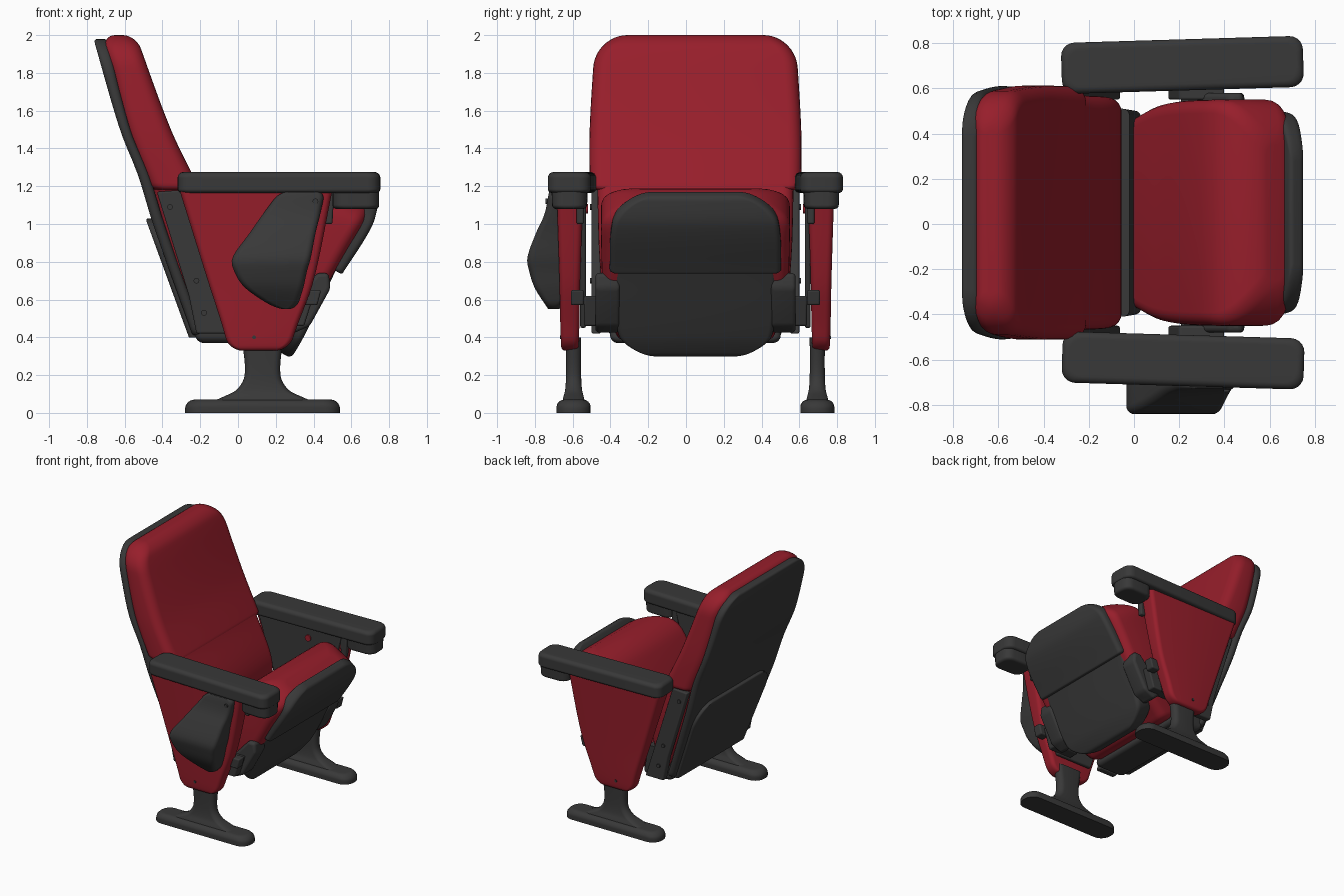
import bpy, bmesh
from math import cos, sin, pi, radians, sqrt
from mathutils import Matrix, Vector

cube = bpy.data.objects.get("Cube")
if cube:
    bpy.data.objects.remove(cube, do_unlink=True)

MIDDLE = .05  # y of the chair's own centre plane


def make_material(name, rgb):
    material = bpy.data.materials.new(name)
    material.use_nodes = True
    colour = (*rgb, 1)
    material.diffuse_color = colour
    material.node_tree.nodes["Principled BSDF"].inputs["Base Color"].default_value = colour
    return material


RED = make_material("red upholstery", (.31, .013, .024))
DARK = make_material("charcoal plastic", (.04, .04, .04))


def finish(name, bm, material, bevel=0, angle=45):
    """Turn a bmesh into a named, coloured and smoothly shaded object."""
    bmesh.ops.recalc_face_normals(bm, faces=bm.faces)
    mesh = bpy.data.meshes.new(name)
    bm.to_mesh(mesh)
    bm.free()
    mesh.materials.append(material)
    obj = bpy.data.objects.new(name, mesh)
    bpy.context.collection.objects.link(obj)
    if bevel:
        modifier = obj.modifiers.new("soft edges", "BEVEL")
        modifier.width = bevel
        modifier.segments = 4
    bpy.ops.object.select_all(action="DESELECT")
    obj.select_set(True)
    bpy.context.view_layer.objects.active = obj
    bpy.ops.object.shade_smooth_by_angle(angle=radians(angle))


def skin(bm, rings):
    """Join neighbouring rings with quads and close both ends."""
    for lower, upper in zip(rings, rings[1:]):
        for i in range(len(lower)):
            bm.faces.new((lower[i - 1], lower[i], upper[i], upper[i - 1]))
    bm.faces.new(rings[0])
    bm.faces.new(rings[-1])


def blend(keys, z):
    """Smooth values between (z, back x, front x, half width) keys."""
    last = len(keys) - 1
    i = next(k for k in range(last) if z <= keys[k + 1][0] or k == last - 1)

    def slope(k):
        a, b = Vector(keys[max(k - 1, 0)]), Vector(keys[min(k + 1, last)])
        return (b - a) / (b[0] - a[0])

    span = keys[i + 1][0] - keys[i][0]
    t = (z - keys[i][0]) / span
    ease = t * t * (3 - 2 * t)
    value = (Vector(keys[i]) * (1 - ease) + Vector(keys[i + 1]) * ease
             + slope(i) * span * t * (1 - t) ** 2 - slope(i + 1) * span * t * t * (1 - t))
    return value[1:]


def rounding(distance, radius):
    """How far a quarter-round has pulled in at a distance from the end."""
    if distance >= radius:
        return 0
    t = 1 - distance / radius
    return radius * (1 - sqrt(max(0, 1 - t * t)))


def pad(name, keys, material, radius, top=(0, 0), bottom=(0, 0), offset=0, matrix=Matrix()):
    """Upright padded form; top and bottom give (side corner, front/back edge) radii."""
    start, end = keys[0][0], keys[-1][0]
    steps = 36
    heights = {round(start + (end - start) * (1 - cos(pi * i / steps)) / 2, 4)
               for i in range(steps + 1)}
    bm = bmesh.new()
    rings = []
    for z in sorted(heights):
        back, front, half = blend(keys, z)
        half -= rounding(end - z, top[0]) + rounding(z - start, bottom[0])
        edge = rounding(end - z, top[1]) + rounding(z - start, bottom[1])
        depth, centre = (front - back) / 2 - edge, (front + back) / 2
        r = min(radius, depth * .95, half * .95)
        ring = []
        for k, (sx, sy) in enumerate(((1, 1), (-1, 1), (-1, -1), (1, -1))):
            for i in range(6):
                a = (k + i / 5) * pi / 2
                point = Vector((centre + sx * (depth - r) + r * cos(a),
                                MIDDLE + offset + sy * (half - r) + r * sin(a), z))
                ring.append(bm.verts.new(matrix @ point))
        rings.append(ring)
    skin(bm, rings)
    finish(name, bm, material, angle=55)


def plate(name, outline, near, far, side, bevel=.01):
    """Side-view outline given thickness between two distances from the middle."""
    bm = bmesh.new()
    skin(bm, [[bm.verts.new((x, MIDDLE + side * d, z)) for x, z in outline]
              for d in (near, far)])
    finish(name, bm, DARK, bevel)


def bolt(name, x, z, distance, side, material=DARK, radius=.015):
    bm = bmesh.new()
    place = (Matrix.Translation((x, MIDDLE + side * distance, z))
             @ Matrix.Rotation(pi / 2, 4, "X"))
    bmesh.ops.create_cone(bm, cap_ends=True, segments=16, radius1=radius,
                          radius2=radius, depth=.016, matrix=place)
    finish(name, bm, material)


# Backrest: cushion, lower cushion, hard shell, raised cover, base block
pad("back_cushion", ((1.18, -.46, -.2, .56), (1.5, -.59, -.355, .56), (2, -.72, -.54, .53)),
    RED, .07, top=(.17, .07), bottom=(.03, .03))
pad("lower_back_cushion", ((.5, -.22, -.1, .48), (.85, -.36, -.06, .51), (1.22, -.46, -.22, .52)),
    RED, .06)
pad("back_shell", ((.41, -.24, -.18, .46), (1, -.45, -.39, .53), (1.26, -.53, -.47, .55),
                   (1.5, -.625, -.57, .56), (1.98, -.765, -.69, .52)),
    DARK, .03, top=(.18, .02), bottom=(.03, .01))
pad("back_lower_cover", ((.4, -.26, -.2, .42), (1.03, -.49, -.43, .47)),
    DARK, .02, top=(.18, .015))
pad("back_support", ((.37, -.22, .04, .45), (.62, -.27, -.02, .46)),
    DARK, .03, bottom=(.04, .04))

# Folded seat: built upright, then tilted; local x points out of the underside
TILT = Matrix.Translation((.3, 0, .3)) @ Matrix.Rotation(radians(30), 4, "Y")
pad("seat_cushion", ((-.04, -.38, -.2, .41), (.25, -.385, -.06, .48), (.68, -.385, -.04, .5),
                     (.8, -.34, -.04, .49), (.9, -.24, -.05, .44)),
    RED, .06, top=(.14, .05), bottom=(.04, .03), matrix=TILT)
pad("seat_upper_pan", ((.5, -.09, 0, .455), (.8, -.09, .01, .44), (.955, -.1, -.03, .37)),
    DARK, .03, top=(.14, .02), bottom=(.02, .01), matrix=TILT)
pad("seat_lower_pan", ((-.02, -.14, -.01, .32), (.12, -.16, -.01, .41), (.52, -.15, -.04, .43)),
    DARK, .03, bottom=(.12, .03), matrix=TILT)

# Parts repeated on both sides
for tag, side in (("left", 1), ("right", -1)):
    pad(f"{tag}_foot", ((0, -.28, .54, .09), (.07, -.28, .54, .09)),
        DARK, .08, top=(.04, .05), offset=side * .645)
    pad(f"{tag}_pillar", ((.05, -.16, .42, .06), (.08, -.09, .35, .055), (.12, -.01, .27, .045),
                          (.2, .035, .225, .04), (.4, .02, .24, .04)),
        DARK, .04, offset=side * .645)
    pad(f"{tag}_side_panel", ((.33, -.05, .27, .045), (.45, -.08, .31, .05),
                              (.7, -.16, .4, .055), (1.18, -.31, .5, .07)),
        RED, .03, bottom=(.02, .07), offset=side * .665)
    plate(f"{tag}_inner_liner", ((-.27, 1.17), (.47, 1.17), (.27, .45), (-.04, .45)),
          .58, .61, side)
    # Armrests splay slightly outwards toward the front
    splay = Matrix.Rotation(side * .03, 4, "Z")
    pad(f"{tag}_armrest", ((1.165, -.3, .77, .113), (1.275, -.3, .77, .113)),
        DARK, .06, top=(.03, .03), bottom=(.02, .02), offset=side * .647, matrix=splay)
    pad(f"{tag}_armrest_nose", ((1.08, .52, .765, .09), (1.2, .52, .765, .095)),
        DARK, .06, bottom=(.02, .02), offset=side * .647, matrix=splay)
    plate(f"{tag}_arm_bracket", ((.44, 1.18), (.51, 1.18), (.5, 1), (.46, 1)), .59, .63, side)
    plate(f"{tag}_back_bracket", ((-.43, 1.17), (-.3, 1.18), (-.06, .42), (-.22, .42),
                                  (-.26, .62)), .5, .55, side)
    plate(f"{tag}_seat_hinge", ((.42, .74), (.48, .74), (.49, .66), (.38, .46), (.29, .42),
                                (.2, .5)), .4, .53, side, .02)
    plate(f"{tag}_hinge_pivot", ((.15, .46), (.35, .46), (.4, .62), (.2, .62)), .5, .59, side)
    plate(f"{tag}_seat_stop", ((.35, .57), (.42, .57), (.44, .65), (.36, .65)), .59, .66, side)
    for place, x, z in (("upper", -.36, 1.09), ("middle", -.22, .7), ("lower", -.18, .53)):
        bolt(f"{tag}_{place}_bracket_bolt", x, z, .551, side)
    bolt(f"{tag}_panel_bolt", .085, .4, .71, side, radius=.01)
    bolt(f"{tag}_liner_button", .18, 1.08, .577, side, RED, .025)

# Tablet pouch on the outside of the right panel
pad("tablet_pouch", ((.55, .2, .31, .03), (.66, .04, .345, .1), (.75, -.02, .365, .13),
                     (.82, -.03, .385, .14), (.95, .06, .41, .095), (1.05, .13, .435, .05),
                     (1.17, .22, .46, .025)),
    DARK, .035, top=(0, .04), bottom=(0, .04), offset=-.75)
bolt("tablet_bolt", .41, 1.12, .785, -1)
